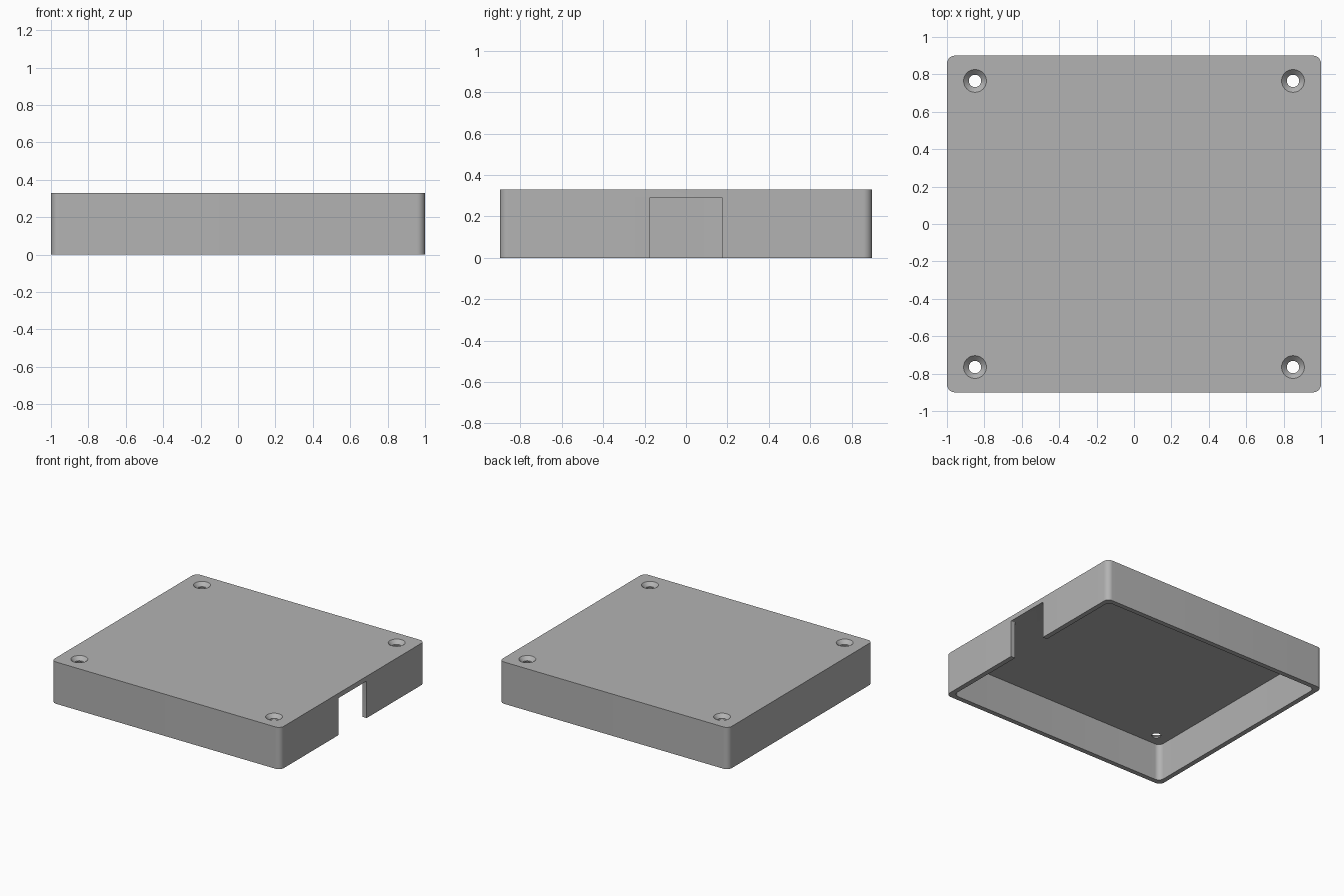
import bpy
import bmesh
import math

cube = bpy.data.objects.get("Cube")
if cube:
    bpy.data.objects.remove(cube, do_unlink=True)

WIDTH, DEPTH, HEIGHT = 2.0, 1.8, 0.33
WALL, CORNER = 0.038, 0.043
CEILING = HEIGHT - WALL
HOLE_X, HOLE_Y = 0.85, 0.765
HOLE_R, SINK_R = 0.033, 0.061


def link(name, bm):
    bmesh.ops.recalc_face_normals(bm, faces=bm.faces)
    mesh = bpy.data.meshes.new(name)
    bm.to_mesh(mesh)
    bm.free()
    obj = bpy.data.objects.new(name, mesh)
    bpy.context.collection.objects.link(obj)
    return obj


def rounded_box(name, low, high, axis, radius, segments):
    """Box between two corners, with the edges along one axis rounded."""
    bm = bmesh.new()
    bmesh.ops.create_cube(bm, size=1)
    for v in bm.verts:
        for i in range(3):
            v.co[i] = high[i] if v.co[i] > 0 else low[i]
    edges = [e for e in bm.edges
             if abs(e.verts[0].co[axis] - e.verts[1].co[axis]) > 1e-6]
    bmesh.ops.bevel(bm, geom=edges, offset=radius, segments=segments,
                    profile=0.5, affect='EDGES')
    return link(name, bm)


def countersink(name, x, y):
    """Screw hole: straight shaft widening to a cone at the top."""
    over = 0.01
    sink_depth = SINK_R - HOLE_R
    profile = [(0, CEILING - 0.05), (HOLE_R, CEILING - 0.05),
               (HOLE_R, HEIGHT - sink_depth),
               (SINK_R + over, HEIGHT + over), (0, HEIGHT + over)]
    bm = bmesh.new()
    verts = [bm.verts.new((r, 0, z)) for r, z in profile]
    edges = [bm.edges.new(pair) for pair in zip(verts, verts[1:])]
    bmesh.ops.spin(bm, geom=verts + edges, cent=(0, 0, 0), axis=(0, 0, 1),
                   angle=math.tau, steps=48)
    bmesh.ops.remove_doubles(bm, verts=bm.verts, dist=1e-5)
    bmesh.ops.translate(bm, verts=bm.verts, vec=(x, y, 0))
    return link(name, bm)


# Outer shell
hx, hy = WIDTH / 2, DEPTH / 2
cover = rounded_box("enclosure_cover", (-hx, -hy, 0), (hx, hy, HEIGHT),
                    2, CORNER, 12)

# Hollow underside, cable notch in the +x wall, four screw holes
cutters = [
    rounded_box("cavity_cutter", (WALL - hx, WALL - hy, -0.2),
                (hx - WALL, hy - WALL, CEILING), 2, CORNER, 12),
    rounded_box("notch_cutter", (hx - 0.2, -0.177, -0.2),
                (hx + 0.1, 0.177, CEILING), 0, 0.006, 4),
]
for sx in (-1, 1):
    for sy in (-1, 1):
        cutters.append(countersink("hole_cutter", sx * HOLE_X, sy * HOLE_Y))

bpy.ops.object.select_all(action='DESELECT')
bpy.context.view_layer.objects.active = cover
cover.select_set(True)
for cutter in cutters:
    mod = cover.modifiers.new("cut", 'BOOLEAN')
    mod.operation = 'DIFFERENCE'
    mod.solver = 'EXACT'
    mod.object = cutter
    bpy.ops.object.modifier_apply(modifier=mod.name)
    bpy.data.objects.remove(cutter, do_unlink=True)

# Plain grey plastic
grey = bpy.data.materials.new("grey_plastic")
grey.use_nodes = True
color = (0.45, 0.45, 0.45, 1)
grey.diffuse_color = color
grey.node_tree.nodes["Principled BSDF"].inputs["Base Color"].default_value = color
cover.data.materials.clear()
cover.data.materials.append(grey)
for face in cover.data.polygons:
    face.material_index = 0

bpy.ops.object.shade_smooth_by_angle(angle=math.radians(30))
